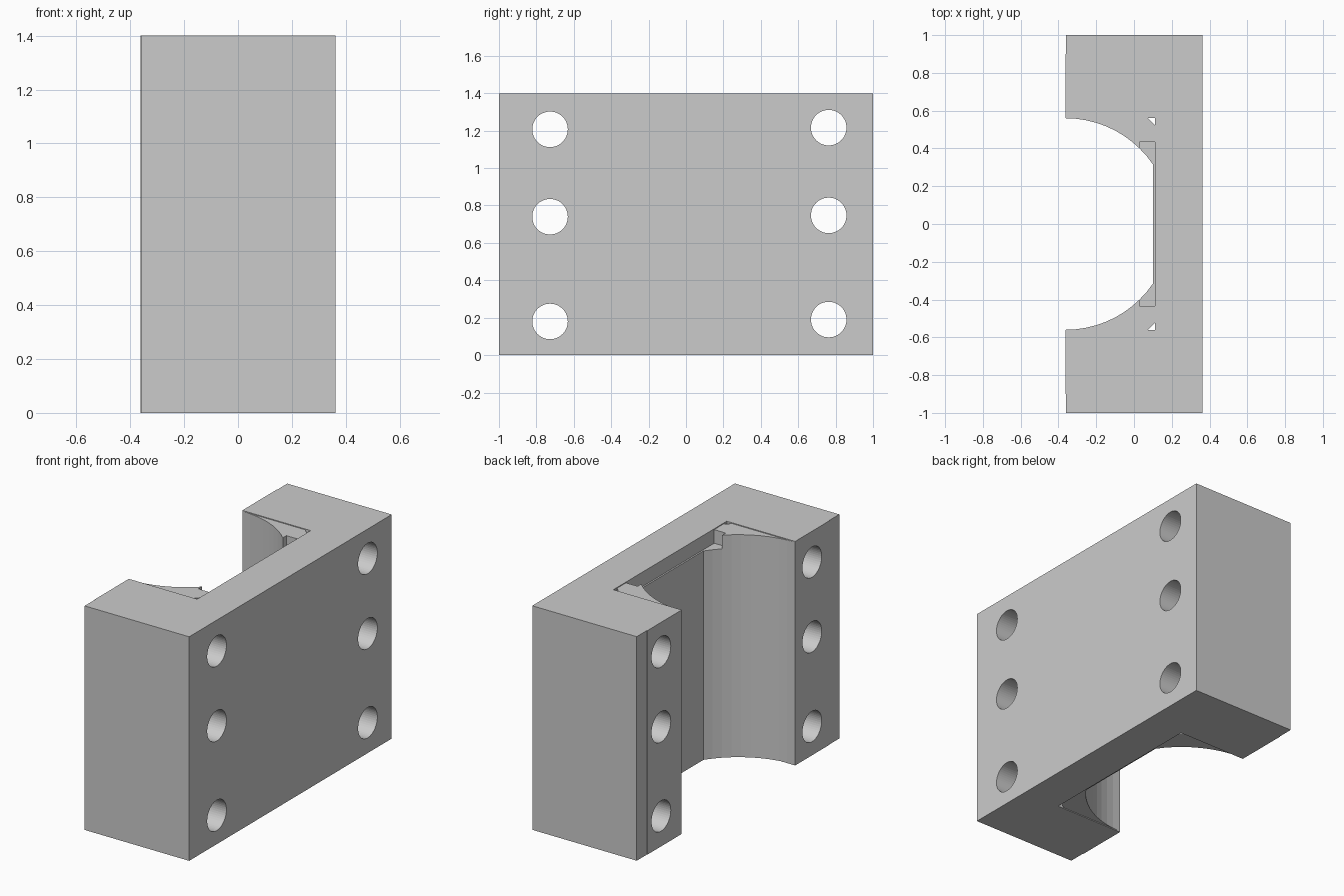
import bpy, bmesh, math
from mathutils import Matrix

cube = bpy.data.objects.get("Cube")
if cube:
    bpy.data.objects.remove(cube, do_unlink=True)

HALF_X, HEIGHT = 0.3625, 1.4
POCKET_Y, POCKET_X = 0.56, 0.11     # rectangular pocket holding the liner
BORE, FLAT_X = 0.56, 0.10           # round channel and its flat back
HOLE_R = 0.095

grey = bpy.data.materials.new("light_grey")
grey.use_nodes = True
colour = (0.6, 0.6, 0.6, 1)
grey.diffuse_color = colour
grey.node_tree.nodes["Principled BSDF"].inputs["Base Color"].default_value = colour


def make_object(name, bm):
    bmesh.ops.recalc_face_normals(bm, faces=bm.faces)
    mesh = bpy.data.meshes.new(name)
    bm.to_mesh(mesh)
    bm.free()
    mesh.materials.append(grey)
    obj = bpy.data.objects.new(name, mesh)
    bpy.context.collection.objects.link(obj)
    return obj


def extrude_profile(name, half, z0, z1):
    """Mirror a half outline across y, then extrude it upwards."""
    outline = half + [(x, -y) for x, y in reversed(half)]
    bm = bmesh.new()
    face = bm.faces.new([bm.verts.new((x, y, z0)) for x, y in outline])
    top = bmesh.ops.extrude_face_region(bm, geom=[face])["geom"]
    verts = [v for v in top if isinstance(v, bmesh.types.BMVert)]
    bmesh.ops.translate(bm, verts=verts, vec=(0, 0, z1 - z0))
    return make_object(name, bm)


def cut(target, cutter):
    mod = target.modifiers.new("cut", "BOOLEAN")
    mod.operation = "DIFFERENCE"
    mod.solver = "EXACT"
    mod.object = cutter
    cutter.hide_render = True
    bpy.context.view_layer.objects.active = target
    bpy.ops.object.modifier_apply(modifier=mod.name)
    bpy.data.objects.remove(cutter, do_unlink=True)


# Outer block: a U section with slightly set-back outer strips
block = extrude_profile("block", [
    (HALF_X, 1), (-HALF_X + 0.003, 1), (-HALF_X + 0.003, 0.9), (-HALF_X, 0.9),
    (-HALF_X, POCKET_Y), (POCKET_X, POCKET_Y)], 0, HEIGHT)

# Two rows of through holes for bolts
for y, heights in ((-0.727, (0.18, 0.74, 1.207)), (0.763, (0.19, 0.747, 1.216))):
    for z in heights:
        bm = bmesh.new()
        bmesh.ops.create_cone(
            bm, cap_ends=True, segments=48, radius1=HOLE_R, radius2=HOLE_R, depth=2,
            matrix=Matrix.Translation((0, y, z)) @ Matrix.Rotation(math.pi / 2, 4, "Y"))
        cut(block, make_object("hole_cutter", bm))

# Liner: chamfered back corners, round channel with a flat back
end = math.acos((FLAT_X + HALF_X) / BORE)
steps = 10
arc = []
for i in range(steps + 1):
    a = math.pi / 2 + (end - math.pi / 2) * i / steps
    arc.append((-HALF_X + BORE * math.cos(a), BORE * math.sin(a)))
liner = extrude_profile("channel_liner", [
    (POCKET_X, POCKET_Y - 0.037), (POCKET_X - 0.037, POCKET_Y)] + arc,
    0.005, HEIGHT - 0.005)

# Shallow rectangular slot across the top of the liner
bm = bmesh.new()
bmesh.ops.create_cube(bm, size=1, matrix=Matrix.Translation((0.08, 0, 1.41))
                      @ Matrix.Diagonal((0.1, 0.87, 0.2, 1)))
cut(liner, make_object("slot_cutter", bm))
